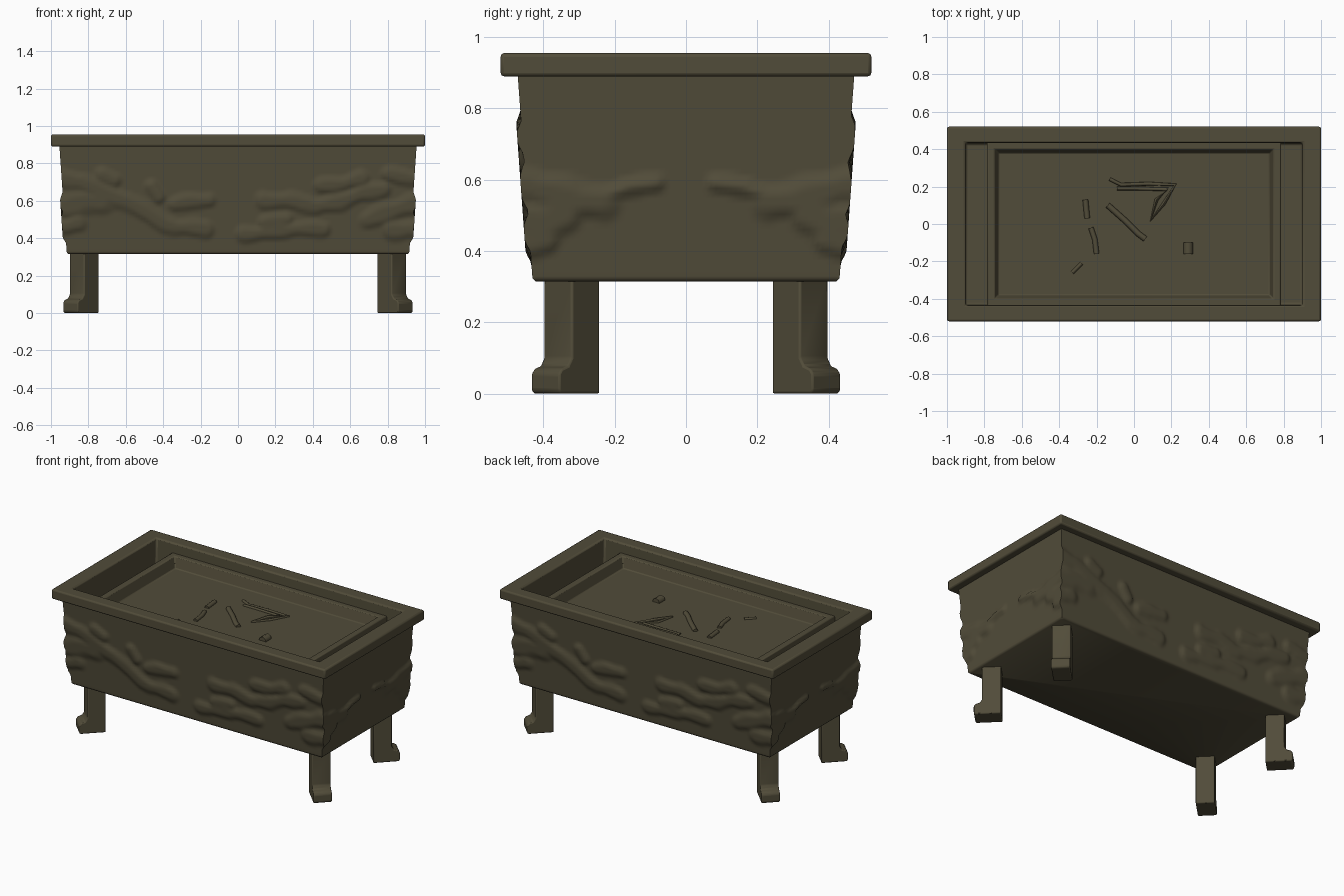
import bpy, bmesh, math
from mathutils import Vector

cube = bpy.data.objects.get("Cube")
if cube:
    bpy.data.objects.remove(cube, do_unlink=True)

bronze = bpy.data.materials.new("dark_bronze")
bronze.use_nodes = True
colour = (0.083, 0.072, 0.041, 1)
bronze.diffuse_color = colour
bronze.node_tree.nodes["Principled BSDF"].inputs["Base Color"].default_value = colour


def finish(name, bm, bevel=0.0, angle=35):
    """Turn a bmesh into a shaded object with optional rounded edges."""
    bmesh.ops.recalc_face_normals(bm, faces=bm.faces)
    mesh = bpy.data.meshes.new(name)
    bm.to_mesh(mesh)
    bm.free()
    mesh.materials.append(bronze)
    obj = bpy.data.objects.new(name, mesh)
    bpy.context.collection.objects.link(obj)
    bpy.ops.object.select_all(action='DESELECT')
    bpy.context.view_layer.objects.active = obj
    obj.select_set(True)
    bpy.ops.object.shade_smooth_by_angle(angle=math.radians(angle))
    if bevel:
        mod = obj.modifiers.new("rounding", 'BEVEL')
        mod.width, mod.segments, mod.limit_method = bevel, 2, 'ANGLE'
    return obj


def bridge(bm, rings):
    for a, b in zip(rings, rings[1:]):
        for i in range(len(a)):
            j = (i + 1) % len(a)
            bm.faces.new((a[i], a[j], b[j], b[i]))


def rect_loft(name, levels, bevel):
    """Stack of rectangles (half x, half y, z) closed by the last one."""
    bm = bmesh.new()
    rings = [[bm.verts.new((sx * hx, sy * hy, z))
              for sx, sy in ((-1, -1), (1, -1), (1, 1), (-1, 1))] for hx, hy, z in levels]
    bridge(bm, rings)
    bm.faces.new(rings[-1])
    return finish(name, bm, bevel)


# Cast relief: strokes are (radius, points across and up the wall)
LONG_STROKES = [
    (.055, [(-.95, .72), (-.84, .70), (-.72, .64), (-.60, .60), (-.50, .54)]),
    (.050, [(-.50, .54), (-.40, .48), (-.33, .46), (-.17, .45)]),
    (.075, [(-.93, .56), (-.82, .60), (-.74, .59)]),
    (.045, [(-.66, .71), (-.72, .74)]),
    (.040, [(-.46, .68), (-.42, .62)]),
    (.045, [(-.34, .58), (-.25, .60), (-.16, .60)]),
    (.050, [(-.92, .46), (-.86, .48)]),
    (.050, [(.14, .60), (.28, .60), (.42, .57), (.54, .59), (.66, .64), (.78, .66)]),
    (.045, [(.44, .68), (.56, .69), (.66, .72)]),
    (.045, [(.03, .42), (.16, .43), (.30, .45), (.46, .45)]),
    (.045, [(.14, .48), (.26, .50)]),
    (.060, [(.70, .50), (.80, .54), (.93, .58)]),
    (.055, [(.82, .44), (.93, .45)]),
    (.045, [(.80, .74), (.94, .72)]),
]
SHORT_STROKES = [
    (.055, [(.50, .60), (.40, .57), (.30, .54), (.24, .54)]),
    (.060, [(.48, .50), (.40, .48), (.34, .50)]),
    (.040, [(.46, .42), (.39, .43)]),
    (.022, [(.24, .555), (.16, .58), (.08, .59)]),
]


def relief(u, z, strokes, height):
    p, best = Vector((u, z)), 0
    for radius, pts in strokes:
        for a, b in zip(pts, pts[1:]):
            a, b = Vector(a), Vector(b)
            d = b - a
            t = max(0, min(1, (p - a).dot(d) / d.length_squared))
            r = radius * (1 + .15 * math.sin(u * 31 + z * 17))
            k = max(0, 1 - (p - a - d * t).length / r)
            best = max(best, min(1, k * 1.8) ** .8)
    return best * height


# Tapered trough body with relief pushed out of all four walls
NX, NY, NZ = 130, 64, 40
Z0, Z1 = .315, .895
loop = [(-1 + 2 * i / NX, -1) for i in range(NX)]
loop += [(1, -1 + 2 * i / NY) for i in range(NY)]
loop += [(-u, -v) for u, v in loop]
bm = bmesh.new()
rings = []
for row in range(-1, NZ + 1):
    t = max(0, row) / NZ
    inset = .008 if row < 0 else 0
    hx, hy = .915 + .04 * t - inset, .43 + .042 * t - inset
    z = Z0 + (Z1 - Z0) * t + (.008 if row == 0 else 0)
    ring = []
    for u, v in loop:
        x, y = u * hx, v * hy
        if abs(v) == 1:
            y += v * relief(-v * x, z, LONG_STROKES, .014)
        if abs(u) == 1:
            x += u * relief(abs(v * hy), z, SHORT_STROKES, .016)
        ring.append(bm.verts.new((x, y, z)))
    rings.append(ring)
bridge(bm, rings)
bm.faces.new(rings[0])
finish("trough_body", bm, angle=50)

# Overhanging rim, inner walls and the floor of the end slots
rect_loft("rim_and_lining", [(.93, .45, .89), (1, .52, .89), (1, .52, .955),
                             (.9, .435, .955), (.9, .43, .78)], .010)

# Recessed tray between the end slots
rect_loft("inner_tray", [(.785, .438, .77), (.785, .438, .89),
                         (.745, .400, .89), (.725, .380, .82)], .006)

# Legs set on the diagonals, each with an outward toe
PROFILE = [(-.056, 0), (.098, 0), (.106, .01), (.106, .055), (.095, .07),
           (.070, .078), (.056, .10), (.056, .33), (-.056, .33)]
for sx, side in ((-1, "right"), (1, "left")):
    for sy, end in ((-1, "front"), (1, "back")):
        out = Vector((sx, sy, 0)).normalized()
        across = Vector((-out.y, out.x, 0))
        centre = Vector((sx * .822, sy * .32, 0))
        bm = bmesh.new()
        faces = [[bm.verts.new(centre + out * u + across * w + Vector((0, 0, z)))
                  for u, z in PROFILE] for w in (-.056, .056)]
        bridge(bm, faces)
        for f in faces:
            bm.faces.new(f)
        finish(f"{end}_{side}_leg", bm, .006)


# Raised scraps on the tray floor
def ridge(name, pts, radius, closed=False):
    bm = bmesh.new()
    pts = [Vector((x, y, .82)) for x, y in pts]
    n, rings = len(pts), []
    for i, p in enumerate(pts):
        a = pts[i - 1] if i or closed else p
        b = pts[(i + 1) % n] if i < n - 1 or closed else p
        d = (b - a).normalized()
        side = Vector((-d.y, d.x, 0)) * radius
        rings.append([bm.verts.new(p + side * math.cos(t) + Vector((0, 0, radius * math.sin(t))))
                      for t in (k * math.tau / 8 for k in range(8))])
    bridge(bm, rings + rings[:1] if closed else rings)
    if not closed:
        bm.faces.new(rings[0])
        bm.faces.new(rings[-1])
    finish(name, bm, angle=60)


ridge("triangle_ridge", [(-.13, .24), (-.07, .21), (.08, .215), (.22, .21),
                         (.16, .11), (.09, .02), (.12, .13), (.18, .185),
                         (.0, .19), (-.09, .19)], .010)
ridge("rod_ridge", [(-.14, .10), (-.05, .02), (.02, -.05), (.06, -.08)], .016)
ridge("upper_scrap", [(-.26, .13), (-.25, .03)], .015)
ridge("middle_scrap", [(-.23, -.02), (-.21, -.08), (-.20, -.16)], .014)
ridge("lower_scrap", [(-.28, -.21), (-.33, -.26)], .010)
ridge("round_scrap", [(.29, -.10), (.29, -.16)], .026)
